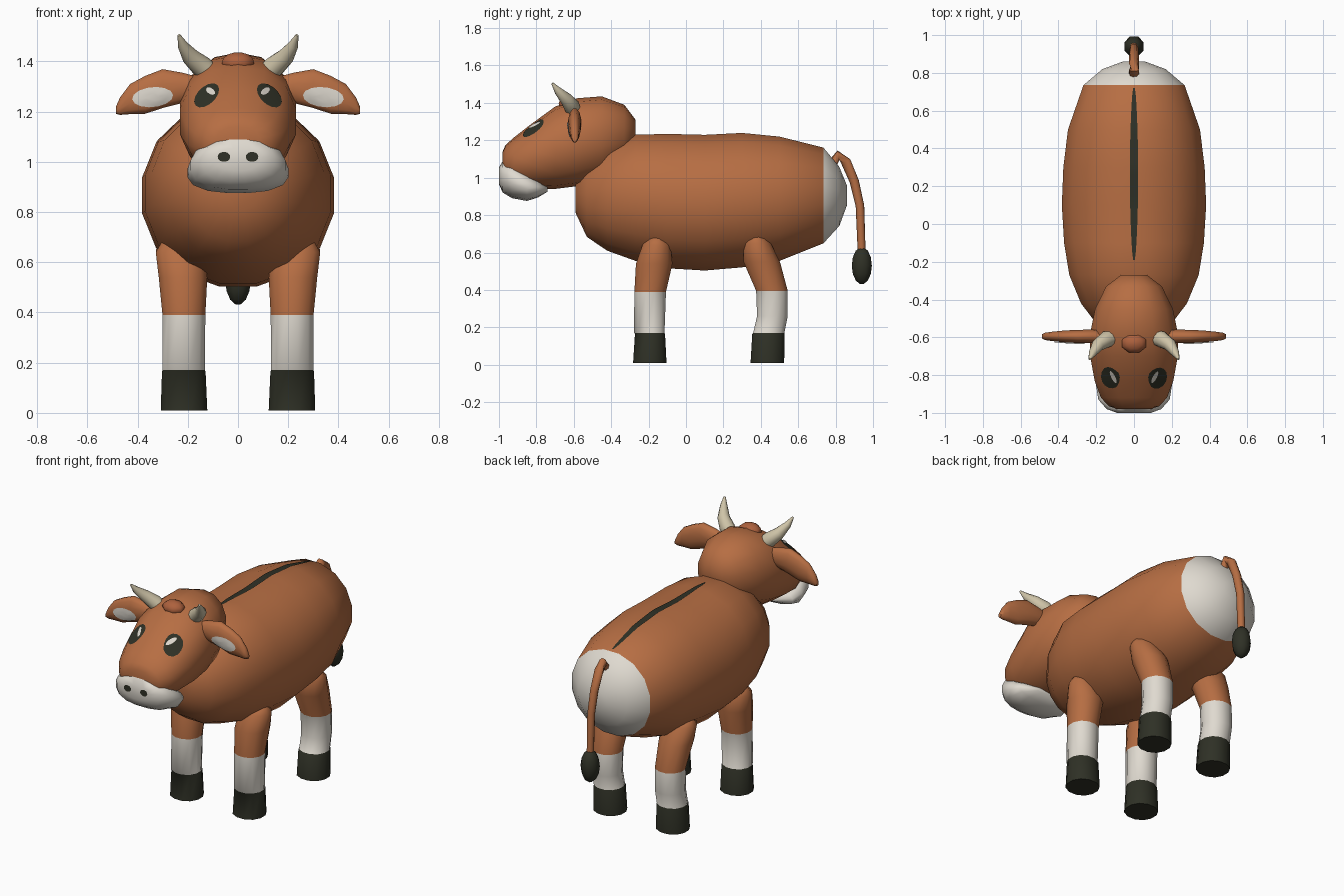
import bpy, bmesh, math
from mathutils import Vector
from mathutils.bvhtree import BVHTree

if "Cube" in bpy.data.objects:
    bpy.data.objects.remove(bpy.data.objects["Cube"])


def material(name, rgb):
    m = bpy.data.materials.new(name)
    m.diffuse_color = (*rgb, 1)
    m.use_nodes = True
    m.node_tree.nodes["Principled BSDF"].inputs["Base Color"].default_value = m.diffuse_color
    return m


BROWN = material("brown_hide", (0.47, 0.155, 0.056))
TUFT = material("reddish_hair", (0.42, 0.12, 0.047))
WHITE = material("white_hide", (0.74, 0.70, 0.63))
DARK = material("dark_hoof", (0.028, 0.03, 0.019))
HORN = material("horn_cream", (0.62, 0.55, 0.39))


def finish(bm, name, mats, rule=None, smooth=True, angle=60):
    ob = bpy.data.objects.new(name, bpy.data.meshes.new(name))
    for m in mats:
        ob.data.materials.append(m)
    if rule:
        for f in bm.faces:
            f.material_index = rule(f.calc_center_median())
    bm.to_mesh(ob.data)
    bm.free()
    bpy.context.collection.objects.link(ob)
    if smooth:
        bpy.ops.object.select_all(action='DESELECT')
        ob.select_set(True)
        bpy.context.view_layer.objects.active = ob
        bpy.ops.object.shade_smooth_by_angle(angle=math.radians(angle))
    return ob


def loft(name, rings, n, mats, power=2.0, rule=None, angle=60):
    """Skin through rings of (centre, u axis, v axis), closed at both ends."""
    bm = bmesh.new()
    loops = []
    for c, u, v in rings:
        loop = []
        for i in range(n):
            a = 2 * math.pi * (i + 0.5) / n
            co, si = math.cos(a), math.sin(a)
            k = (abs(co) ** power + abs(si) ** power) ** (-1 / power)
            loop.append(bm.verts.new(Vector(c) + Vector(u) * co * k + Vector(v) * si * k))
        loops.append(loop)
    for a, b in zip(loops, loops[1:]):
        for i in range(n):
            j = (i + 1) % n
            bm.faces.new((a[i], a[j], b[j], b[i]))
    bm.faces.new(loops[0])
    bm.faces.new(loops[-1])
    bmesh.ops.recalc_face_normals(bm, faces=bm.faces)
    return finish(bm, name, mats, rule, angle=angle)


def y_rings(rows):
    """Upright rings from (y, top, bottom, half width)."""
    return [((0, y, (t + b) / 2), (w, 0, 0), (0, 0, (t - b) / 2)) for y, t, b, w in rows]


def tube(name, pts, n, mat):
    """Round tube through (x, y, z, radius)."""
    rings = []
    for i, p in enumerate(pts):
        a, b = pts[max(i - 1, 0)], pts[min(i + 1, len(pts) - 1)]
        d = (Vector(b[:3]) - Vector(a[:3])).normalized()
        u = d.cross(Vector((0.3, 1, 0.2))).normalized()
        rings.append((p[:3], u * p[3], d.cross(u) * p[3]))
    return loft(name, rings, n, [mat])


def ball(name, c, r, mat, n=10):
    steps = 6
    rings = []
    for i in range(steps + 1):
        a = math.pi * (0.06 + 0.88 * i / steps)
        s = math.sin(a)
        rings.append(((c[0], c[1], c[2] + r[2] * math.cos(a)), (r[0] * s, 0, 0), (0, r[1] * s, 0)))
    return loft(name, rings, n, [mat])


def tree(ob):
    return BVHTree.FromPolygons([v.co for v in ob.data.vertices],
                                [p.vertices[:] for p in ob.data.polygons])


def patch(name, target, x, z, rx, rz, tilt, mat, lift=0.005):
    """Painted oval laid on the front of a part."""
    bvh, bm, n = tree(target), bmesh.new(), 14

    def vert(px, pz):
        hit, nor, _, _ = bvh.ray_cast(Vector((px, -3, pz)), Vector((0, 1, 0)))
        return bm.verts.new((hit if hit else Vector((px, -0.6, pz))) + Vector((0, -lift, 0)))
    rows = []
    for k in (0.35, 0.7, 1):
        row = []
        for i in range(n):
            a = 2 * math.pi * i / n
            u, v = rx * k * math.cos(a), rz * k * math.sin(a)
            row.append(vert(x + u * math.cos(tilt) - v * math.sin(tilt),
                            z + u * math.sin(tilt) + v * math.cos(tilt)))
        rows.append(row)
    bm.faces.new(rows[0])
    for a, b in zip(rows, rows[1:]):
        for i in range(n):
            j = (i + 1) % n
            bm.faces.new((a[i], b[i], b[j], a[j]))
    return finish(bm, name, [mat])


# Body with white rump
body = loft("body", y_rings([
    (-0.59, 0.98, 0.81, 0.10), (-0.53, 1.08, 0.68, 0.20), (-0.42, 1.17, 0.605, 0.285),
    (-0.27, 1.235, 0.55, 0.348), (-0.1, 1.24, 0.51, 0.376), (0.1, 1.235, 0.498, 0.388),
    (0.3, 1.245, 0.515, 0.38), (0.5, 1.225, 0.55, 0.355), (0.735, 1.165, 0.645, 0.272),
    (0.82, 1.06, 0.74, 0.17), (0.86, 0.96, 0.85, 0.06)]), 16, [BROWN, WHITE], 2.1,
    lambda c: int(c.y > 0.736))

# Dark stripe along the spine
bvh, bm, prev = tree(body), bmesh.new(), None
for i in range(31):
    t = i / 30
    y, w = -0.19 + 0.91 * t, 0.004 + 0.018 * math.sin(math.pi * t) ** 0.6
    row = []
    for x in (-w, 0, w):
        hit = bvh.ray_cast(Vector((x, y, 3)), Vector((0, 0, -1)))[0]
        row.append(bm.verts.new(hit + Vector((0, 0, 0.005))))
    if prev:
        for k in (0, 1):
            bm.faces.new((prev[k], prev[k + 1], row[k + 1], row[k]))
    prev = row
finish(bm, "back_stripe", [DARK])

# Head and muzzle
head = loft("head", y_rings([
    (-0.27, 1.31, 1.18, 0.07), (-0.33, 1.39, 1.07, 0.15), (-0.45, 1.435, 0.99, 0.21),
    (-0.58, 1.425, 0.955, 0.236), (-0.70, 1.38, 0.94, 0.236), (-0.83, 1.285, 0.94, 0.212),
    (-0.92, 1.215, 0.96, 0.178), (-0.965, 1.175, 0.99, 0.135), (-0.98, 1.14, 1.03, 0.09)]),
    14, [BROWN], 2.2)
muzzle = loft("muzzle", y_rings([
    (-1.0, 1.055, 0.965, 0.09), (-0.98, 1.09, 0.92, 0.145), (-0.93, 1.085, 0.89, 0.19),
    (-0.85, 1.035, 0.875, 0.203), (-0.79, 0.99, 0.895, 0.18), (-0.74, 0.955, 0.925, 0.09)]),
    16, [WHITE], 2.5)
ball("forelock", (0, -0.63, 1.395), (0.07, 0.055, 0.042), TUFT, 8)

# Tail
tube("tail", [(0, 0.78, 1.07, 0.026), (0, 0.815, 1.12, 0.028), (0, 0.855, 1.085, 0.027),
              (0, 0.90, 0.98, 0.025), (0, 0.93, 0.85, 0.023), (0, 0.94, 0.58, 0.021)], 8, BROWN)
ball("tail_tuft", (0, 0.94, 0.53), (0.055, 0.058, 0.1), DARK, 8)

# Leg sections: (height, front y, back y, inner x, outer x)
FRONT = [(0.01, -0.285, -0.102, 0.12, 0.31), (0.165, -0.275, -0.11, 0.127, 0.305),
         (0.17, -0.28, -0.113, 0.13, 0.303), (0.39, -0.278, -0.105, 0.128, 0.303),
         (0.54, -0.27, -0.07, 0.12, 0.318), (0.64, -0.235, -0.08, 0.13, 0.33),
         (0.69, -0.19, -0.12, 0.18, 0.30)]
BACK = [(0.01, 0.343, 0.527, 0.12, 0.31), (0.165, 0.352, 0.53, 0.127, 0.305),
        (0.17, 0.357, 0.528, 0.13, 0.303), (0.26, 0.378, 0.546, 0.13, 0.303),
        (0.395, 0.373, 0.546, 0.128, 0.303), (0.55, 0.305, 0.505, 0.12, 0.318),
        (0.65, 0.305, 0.455, 0.13, 0.33), (0.70, 0.34, 0.41, 0.18, 0.30)]

for s, side in ((-1, "left"), (1, "right")):
    # Legs with white socks and dark hooves
    for rows, kind in ((FRONT, "front"), (BACK, "back")):
        loft(f"{kind}_leg_{side}",
             [((s * (i + o) / 2, (a + b) / 2, z), ((o - i) / 2, 0, 0), (0, (b - a) / 2, 0))
              for z, a, b, i, o in rows], 12, [BROWN, WHITE, DARK], 2.2,
             lambda c: 2 if c.z < 0.169 else 1 if c.z < 0.39 else 0)
    # Horns
    tube(f"horn_{side}", [(s * 0.10, -0.60, 1.345, 0.036), (s * 0.145, -0.61, 1.38, 0.044),
                          (s * 0.19, -0.64, 1.42, 0.035), (s * 0.22, -0.685, 1.465, 0.021),
                          (s * 0.235, -0.715, 1.505, 0.006)], 10, HORN)
    # Ears, given as (x, centre z, half height, half thickness)
    ear = loft(f"ear_{side}", [((s * x, -0.595, z), (0, t, 0), (0, 0, h)) for x, z, h, t in (
        (0.16, 1.30, 0.04, 0.03), (0.22, 1.295, 0.062, 0.037), (0.30, 1.292, 0.08, 0.036),
        (0.37, 1.267, 0.078, 0.032), (0.43, 1.25, 0.062, 0.026), (0.47, 1.222, 0.036, 0.02),
        (0.487, 1.205, 0.014, 0.012))], 12, [BROWN])
    patch(f"inner_ear_{side}", ear, s * 0.34, 1.258, 0.082, 0.04, -s * 0.1, WHITE)
    # Eyes, glints and nostrils
    patch(f"eye_{side}", head, s * 0.125, 1.265, 0.06, 0.035, -s * 0.75, DARK)
    patch(f"eye_glint_{side}", head, s * 0.11, 1.283, 0.021, 0.013, s * 0.6, WHITE, 0.011)
    patch(f"nostril_{side}", muzzle, s * 0.056, 1.02, 0.025, 0.02, 0, DARK)
